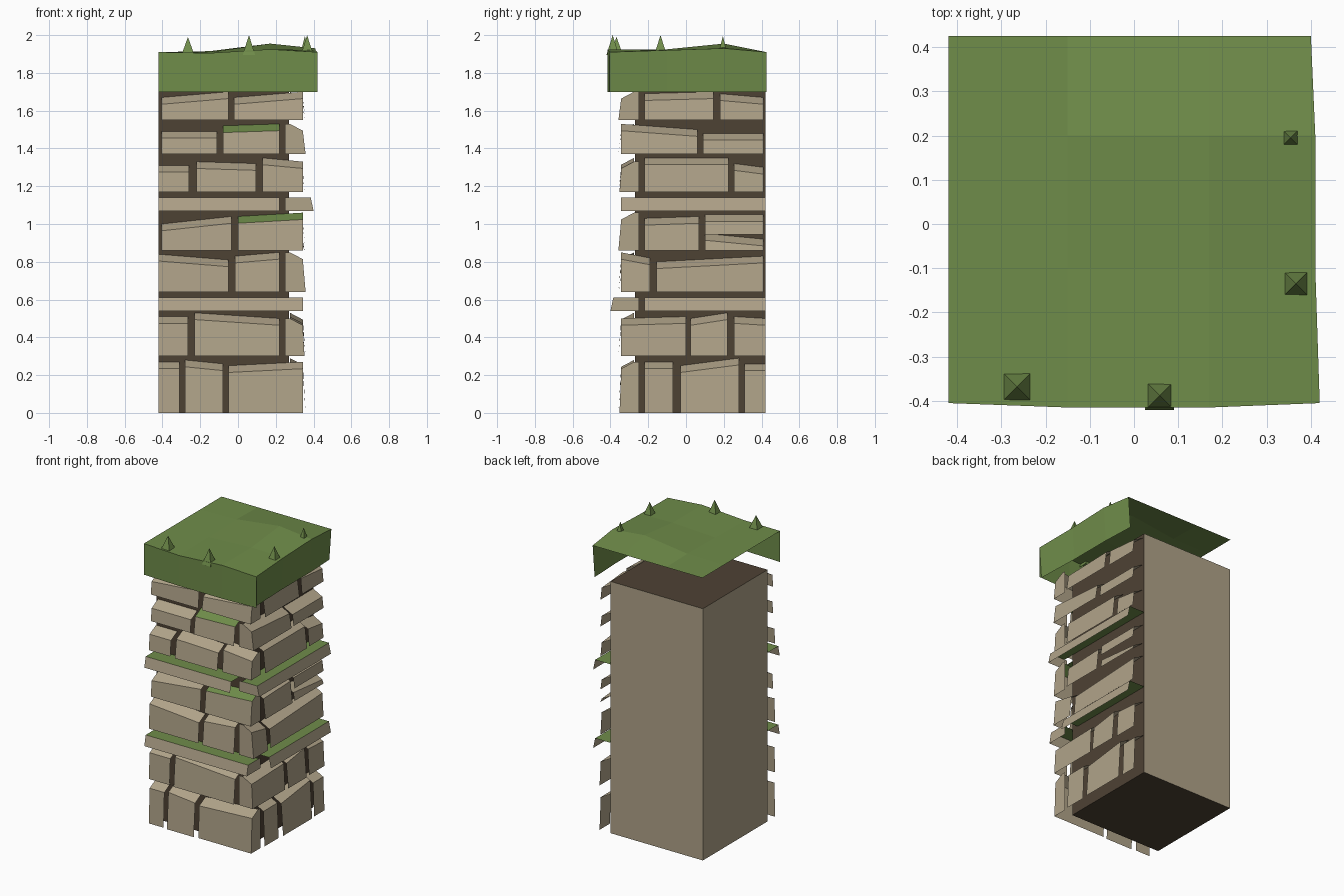
import bpy, bmesh
from mathutils import Vector

default = bpy.data.objects.get("Cube")
if default:
    bpy.data.objects.remove(default, do_unlink=True)


def make_material(name, colour):
    mat = bpy.data.materials.new(name)
    mat.use_nodes = True
    mat.diffuse_color = (*colour, 1)
    mat.node_tree.nodes["Principled BSDF"].inputs["Base Color"].default_value = (*colour, 1)
    return mat


STONE, MORTAR, MOSS = range(3)
MATERIALS = [
    make_material("tan stone", (0.434, 0.366, 0.25)),
    make_material("brown mortar", (0.076, 0.054, 0.034)),
    make_material("green moss", (0.16, 0.265, 0.068)),
]
OUTWARD = Vector((1, -1, 1))   # every open sheet faces front, left or up
CORNER = 0.345                 # where the two dressed walls meet
CORE_FACE = 0.27


def finish(name, bm):
    mesh = bpy.data.meshes.new(name)
    bm.to_mesh(mesh)
    bm.free()
    for mat in MATERIALS:
        mesh.materials.append(mat)
    obj = bpy.data.objects.new(name, mesh)
    bpy.context.collection.objects.link(obj)
    return obj


def add_face(bm, points, material, outward=OUTWARD):
    face = bm.faces.new([bm.verts.new(p) for p in points])
    face.normal_update()
    if face.normal.dot(outward) < 0:
        face.normal_flip()
    face.material_index = material
    return face


# Wall space: u runs toward the shared corner, d is the distance outward
def front_wall(u, d, z):
    return (u, -d, z)


def side_wall(u, d, z):
    return (d, -u, z)


def add_stone(bm, wall, u0, u1, base, top0, top1, low=0.355, high=0.343,
              back=0.275, bevel=0.036, top_material=STONE):
    """Open stone: a face, a sloping top and, at the corner, an end."""
    add_face(bm, [wall(u0, low, base), wall(u1, low, base),
                  wall(u1, high, top1 - bevel), wall(u0, high, top0 - bevel)], STONE)
    add_face(bm, [wall(u0, high, top0 - bevel), wall(u1, high, top1 - bevel),
                  wall(u1, back, top1), wall(u0, back, top0)], top_material)
    if u1 >= CORNER:
        add_face(bm, [wall(u1, 0.25, base), wall(u1, low, base),
                      wall(u1, high, top1 - bevel), wall(u1, back, top1),
                      wall(u1, 0.25, top1)], STONE)


def stone_course(name, wall, base, stones, mossy=None):
    """Stones are (start, end, top at start, top at end) in hundredths."""
    bm = bmesh.new()
    for i, stone in enumerate(stones):
        u0, u1, top0, top1 = (v / 100 for v in stone)
        add_stone(bm, wall, u0, u1, base, top0, top1, low=0.352 + 0.006 * (i % 2),
                  top_material=MOSS if i == mossy else STONE)
    finish(name, bm)


def ledge(name, wall, base, end):
    bm = bmesh.new()
    top = base + 0.07
    add_stone(bm, wall, -0.42, end, base, top, top, low=0.40, high=0.385,
              back=CORE_FACE, bevel=0, top_material=MOSS)
    finish(name, bm)


# Core: mortar on the dressed sides, plain stone on the other two
bm = bmesh.new()
bmesh.ops.create_cube(bm, size=1)
for v in bm.verts:
    v.co = (-0.42 if v.co.x < 0 else CORE_FACE,
            -CORE_FACE if v.co.y < 0 else 0.42,
            0 if v.co.z < 0 else 1.70)
bm.normal_update()
for f in bm.faces:
    f.material_index = STONE if f.normal.x < -0.5 or f.normal.y > 0.5 else MORTAR
finish("pillar_core", bm)

# Front stone courses
stone_course("front_course_1", front_wall, 0,
             [(-42, -31, 27, 27), (-28, -8, 28, 26), (-5, 34.5, 25, 27)])
stone_course("front_course_2", front_wall, 0.30,
             [(-42, -26.5, 51, 51), (-23, 22, 53, 50)])
stone_course("front_course_3", front_wall, 0.64,
             [(-42, -5, 84, 81), (-1.5, 22, 83, 85)])
stone_course("front_course_4", front_wall, 0.86,
             [(-40.5, -3.5, 100, 104), (0, 34.5, 104, 106)], mossy=1)
stone_course("front_course_5", front_wall, 1.17,
             [(-42, -26, 131, 131), (-22, 9.5, 133, 132), (13, 34.5, 135, 133)])
stone_course("front_course_6", front_wall, 1.37,
             [(-40.5, -11, 149, 149), (-8, 22, 152, 153)], mossy=1)
stone_course("front_course_7", front_wall, 1.55,
             [(-40.5, -5, 167, 170), (-2, 34.5, 167, 170)])

# Side stone courses
stone_course("side_course_1", side_wall, 0,
             [(-42, -31, 26, 26), (-28, 3, 29, 25), (7, 22, 27, 27)])
stone_course("side_course_2", side_wall, 0.30,
             [(-42, -25.5, 50, 51), (-22, -2.5, 53, 50), (0, 34.5, 51, 50)])
stone_course("side_course_3", side_wall, 0.64,
             [(-41, 15.5, 83, 80), (19, 34.5, 82, 85)])
stone_course("side_course_4_upper", side_wall, 0.945,
             [(-41, -10, 105, 105)])
stone_course("side_course_4_lower", side_wall, 0.86,
             [(-41, -10, 92, 95), (-7, 22, 104, 103)])
stone_course("side_course_5", side_wall, 1.17,
             [(-41, -25.5, 130, 132), (-22.5, 22, 135, 135)])
stone_course("side_course_6", side_wall, 1.37,
             [(-41, -9, 148, 148), (-6, 34.5, 150, 153)])
stone_course("side_course_7", side_wall, 1.55,
             [(-41, -18, 167, 169), (-14.5, 22, 170, 169)])

# Mossy ledges, each turning the corner from a different wall
ledge("front_lower_ledge", front_wall, 0.54, CORNER)
ledge("side_lower_ledge", side_wall, 0.54, 0.22)
ledge("front_upper_ledge", front_wall, 1.07, 0.22)
ledge("side_upper_ledge", side_wall, 1.07, CORNER)

# Turf cap: an uneven sheet with a skirt over the two dressed sides
xs = (-0.42, -0.15, 0.17, 0.41)
ys = (-0.405, -0.1, 0.2, 0.425)
heights = [(1.91, 1.905, 1.925, 1.91),
           (1.91, 1.91, 1.925, 1.92),
           (1.91, 1.915, 1.955, 1.93),
           (1.91, 1.91, 1.91, 1.91)]
bm = bmesh.new()
grid = [[Vector((x, y, z)) for x, z in zip(xs, row)] for y, row in zip(ys, heights)]
grid[0][1].y = grid[0][2].y = -0.415
grid[0][3].x = 0.42
grid[3][3].x = 0.40
for j in range(3):
    for i in range(3):
        add_face(bm, [grid[j][i], grid[j][i + 1], grid[j + 1][i + 1], grid[j + 1][i]], MOSS)
front_edge = grid[0]
side_edge = [row[3] for row in grid]
for edge, inset in ((front_edge, 0), (side_edge, 0.015)):
    for a, b in zip(edge, edge[1:]):
        add_face(bm, [a, b, (b.x - inset, b.y, 1.70), (a.x - inset, a.y, 1.70)], MOSS)
bmesh.ops.remove_doubles(bm, verts=bm.verts, dist=0.0001)
finish("turf_cap", bm)

# Grass tufts: small open pyramids
tufts = [(-0.265, -0.368, 0.068, 1.99), (0.058, -0.388, 0.066, 2.0),
         (0.366, -0.135, 0.066, 2.0), (0.354, 0.195, 0.05, 1.995)]
for n, (x, y, size, tip) in enumerate(tufts, 1):
    bm = bmesh.new()
    bmesh.ops.create_cone(bm, segments=4, radius1=size * 0.707, radius2=0,
                          depth=tip - 1.895, cap_ends=False)
    bmesh.ops.rotate(bm, verts=bm.verts, cent=(0, 0, 0),
                     matrix=Vector((1, 0, 0)).rotation_difference(Vector((1, 1, 0))).to_matrix())
    bmesh.ops.translate(bm, verts=bm.verts, vec=(x, y, (tip + 1.895) / 2))
    for f in bm.faces:
        f.material_index = MOSS
    finish(f"grass_tuft_{n}", bm)
